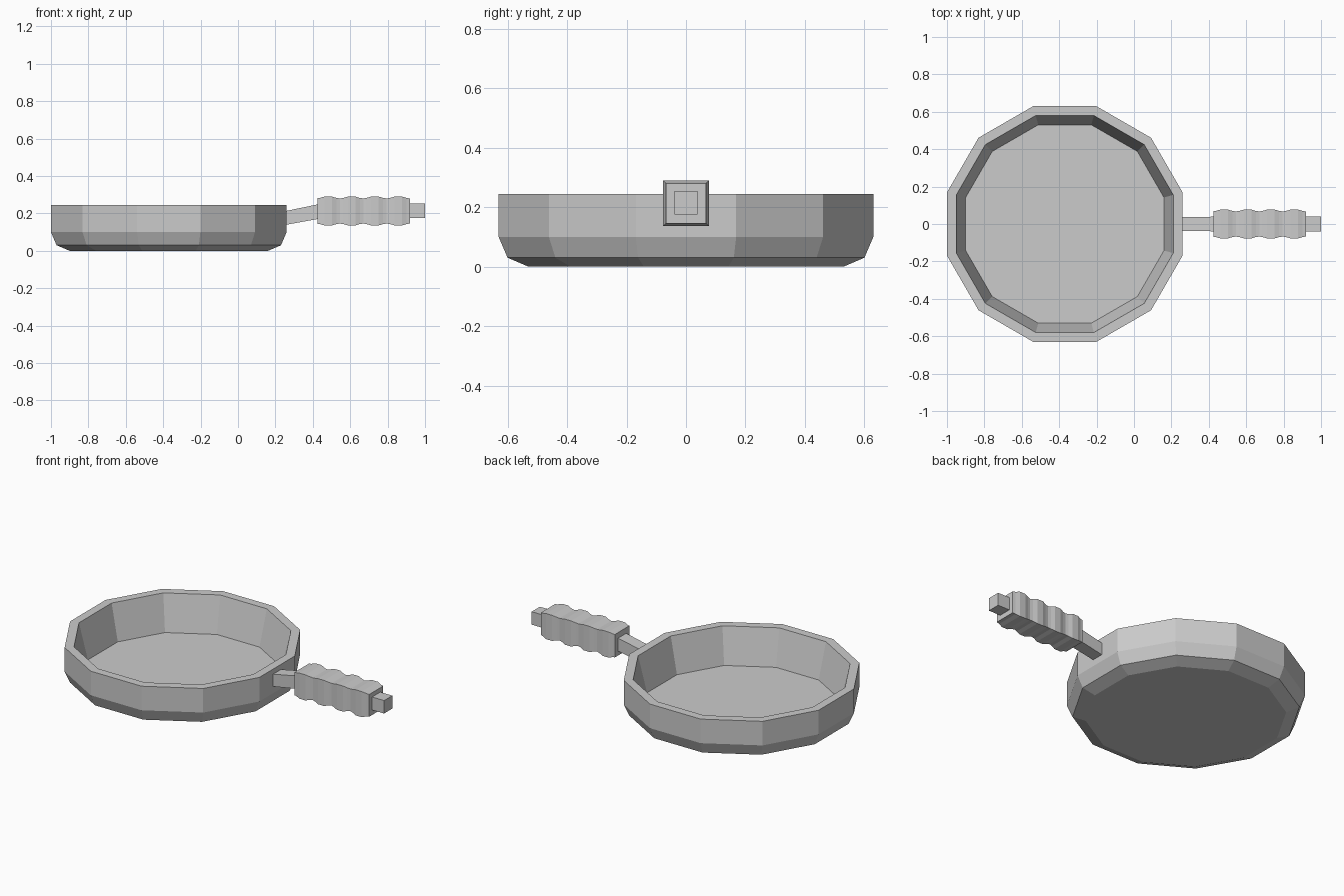
import bpy, math

if "Cube" in bpy.data.objects:
    bpy.data.objects.remove(bpy.data.objects["Cube"])

def make_object(name, rings, cap_start=True, cap_end=True):
    """Skin a list of equally sized point rings into one flat-shaded object."""
    n = len(rings[0])
    verts = [p for ring in rings for p in ring]
    faces = []
    for r in range(len(rings) - 1):
        for i in range(n):
            j = (i + 1) % n
            faces.append((r * n + i, r * n + j, (r + 1) * n + j, (r + 1) * n + i))
    if cap_start:
        faces.append(tuple(reversed(range(n))))
    if cap_end:
        faces.append(tuple(range((len(rings) - 1) * n, len(rings) * n)))
    mesh = bpy.data.meshes.new(name)
    mesh.from_pydata(verts, [], faces)
    mesh.update()
    obj = bpy.data.objects.new(name, mesh)
    bpy.context.collection.objects.link(obj)
    return obj

def polygon_ring(apothem, z, sides=12, cx=-0.37):
    radius = apothem / math.cos(math.pi / sides)
    angles = [(i + 0.5) * 2 * math.pi / sides for i in range(sides)]
    return [(cx + radius * math.cos(a), radius * math.sin(a), z) for a in angles]

def square_ring(x, half, zc):
    return [(x, sy * half, zc + sz * half)
            for sy, sz in ((-1, -1), (1, -1), (1, 1), (-1, 1))]

# Twelve-sided pan: outer wall, rim, inner wall and floor
profile = [(0.53, 0.0), (0.60, 0.03), (0.63, 0.10), (0.63, 0.245),
           (0.58, 0.245), (0.53, 0.03)]
make_object("pan_body", [polygon_ring(a, z) for a, z in profile])

# Sloping stem joining the pan to the grip
make_object("handle_stem", [square_ring(0.25, 0.037, 0.175),
                            square_ring(0.43, 0.039, 0.21)])

# Square grip with four finger bumps
grip = [square_ring(0.425, 0.069, 0.213)]
pitch = 0.125
for k in range(4):
    start = 0.42 + k * pitch
    for offset, half in ((0.018, 0.070), (0.042, 0.077), (0.082, 0.077),
                         (0.106, 0.070), (0.125, 0.067)):
        x = start + offset
        if x < 0.915:
            grip.append(square_ring(x, half, 0.213))
grip.append(square_ring(0.92, 0.067, 0.213))
make_object("handle_grip", grip)

# Small square tip
make_object("handle_tip", [square_ring(0.91, 0.039, 0.215),
                           square_ring(1.0, 0.039, 0.215)])
